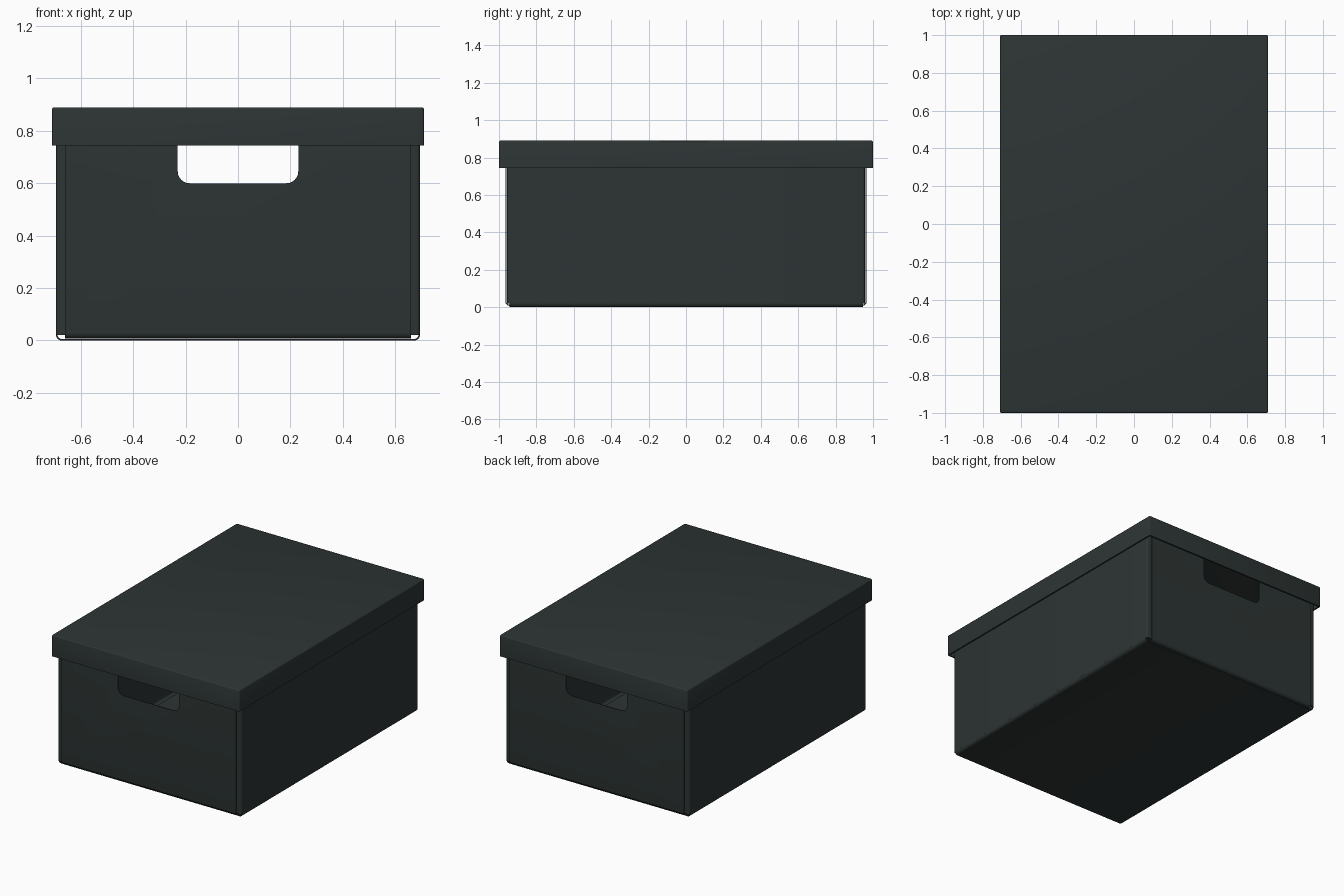
import bpy, bmesh
from mathutils import Vector

cube = bpy.data.objects.get("Cube")
if cube:
    bpy.data.objects.remove(cube)

SHEET = 0.006    # board thickness
RIM = 0.87       # top of the walls, hidden under the lid

board = bpy.data.materials.new("dark_green_grey_board")
board.use_nodes = True
colour = (0.026, 0.035, 0.034, 1)
board.diffuse_color = colour
board.node_tree.nodes["Principled BSDF"].inputs["Base Color"].default_value = colour


def finish(name, bm, thickness, offset):
    """Turn a bmesh surface into a smooth-edged board of even thickness."""
    bmesh.ops.recalc_face_normals(bm, faces=bm.faces)
    mesh = bpy.data.meshes.new(name)
    bm.to_mesh(mesh)
    bm.free()
    mesh.materials.append(board)
    obj = bpy.data.objects.new(name, mesh)
    bpy.context.collection.objects.link(obj)
    solid = obj.modifiers.new("Board", "SOLIDIFY")
    solid.thickness, solid.offset = thickness, offset
    bpy.ops.object.select_all(action="DESELECT")
    bpy.context.view_layer.objects.active = obj
    obj.select_set(True)
    bpy.ops.object.modifier_apply(modifier=solid.name)
    bpy.ops.object.shade_smooth_by_angle()
    return obj


def folded_sheet(name, path, sweep, radius):
    """Sweep a path sideways and round its folds."""
    bm = bmesh.new()
    pairs = [[bm.verts.new(p), bm.verts.new(Vector(p) + Vector(sweep))] for p in path]
    for (a, b), (c, d) in zip(pairs, pairs[1:]):
        bm.faces.new((a, b, d, c))
    folds = [e for e in bm.edges if len(e.link_faces) == 2]
    bmesh.ops.bevel(bm, geom=folds, offset=radius, segments=5, profile=0.5, affect="EDGES")
    return finish(name, bm, SHEET, 0)


# Floor sheet with its long edges curling up to meet the side walls
x, z, y = 0.692, SHEET / 2, 0.945
folded_sheet("floor_sheet", [(-x, -y, 0.022), (-x, -y, z), (x, -y, z), (x, -y, 0.022)],
             (0, 2 * y, 0), 0.018)

# Side walls wrapping round the corners as flaps
for side, name in ((1, "left_wall"), (-1, "right_wall")):
    flap, x, y = 0.45 * side, 0.692 * side, 0.955
    folded_sheet(name, [(flap, -y, 0.02), (x, -y, 0.02), (x, y, 0.02), (flap, y, 0.02)],
                 (0, 0, RIM - 0.02), 0.012)

# Front, inner floor and back in one sheet laid over the flaps
x, y, z = 0.66, 0.963, 0.010
ends = folded_sheet("front_and_back_panels", [(-x, -y, RIM), (-x, -y, z), (-x, y, z), (-x, y, RIM)],
                    (2 * x, 0, 0), 0.02)

# Rounded hand holes cut through both ends
bm = bmesh.new()
bmesh.ops.create_cube(bm, size=1)
bmesh.ops.scale(bm, vec=(0.46, 2.4, 0.2), verts=bm.verts)
bmesh.ops.translate(bm, vec=(0, 0, 0.70), verts=bm.verts)
corners = [e for e in bm.edges if abs(e.verts[0].co.y - e.verts[1].co.y) > 1]
bmesh.ops.bevel(bm, geom=corners, offset=0.045, segments=6, profile=0.5, affect="EDGES")
mesh = bpy.data.meshes.new("hand_hole_cutter")
bm.to_mesh(mesh)
bm.free()
cutter = bpy.data.objects.new("hand_hole_cutter", mesh)
bpy.context.collection.objects.link(cutter)
cutter.hide_render = True
cut = ends.modifiers.new("Hand holes", "BOOLEAN")
cut.operation, cut.solver, cut.object = "DIFFERENCE", "EXACT", cutter
bpy.ops.object.modifier_apply(modifier=cut.name)
bpy.data.objects.remove(cutter)

# Lid: open underneath, with softened edges
bm = bmesh.new()
bmesh.ops.create_cube(bm, size=1)
bmesh.ops.scale(bm, vec=(1.42, 2.0, 0.145), verts=bm.verts)
bmesh.ops.translate(bm, vec=(0, 0, 0.8175), verts=bm.verts)
under = [f for f in bm.faces if f.normal.z < -0.5]
bmesh.ops.delete(bm, geom=under, context="FACES_ONLY")
edges = [e for e in bm.edges if len(e.link_faces) == 2]
bmesh.ops.bevel(bm, geom=edges, offset=0.008, segments=3, profile=0.5, affect="EDGES")
finish("lid", bm, 0.01, -1)
